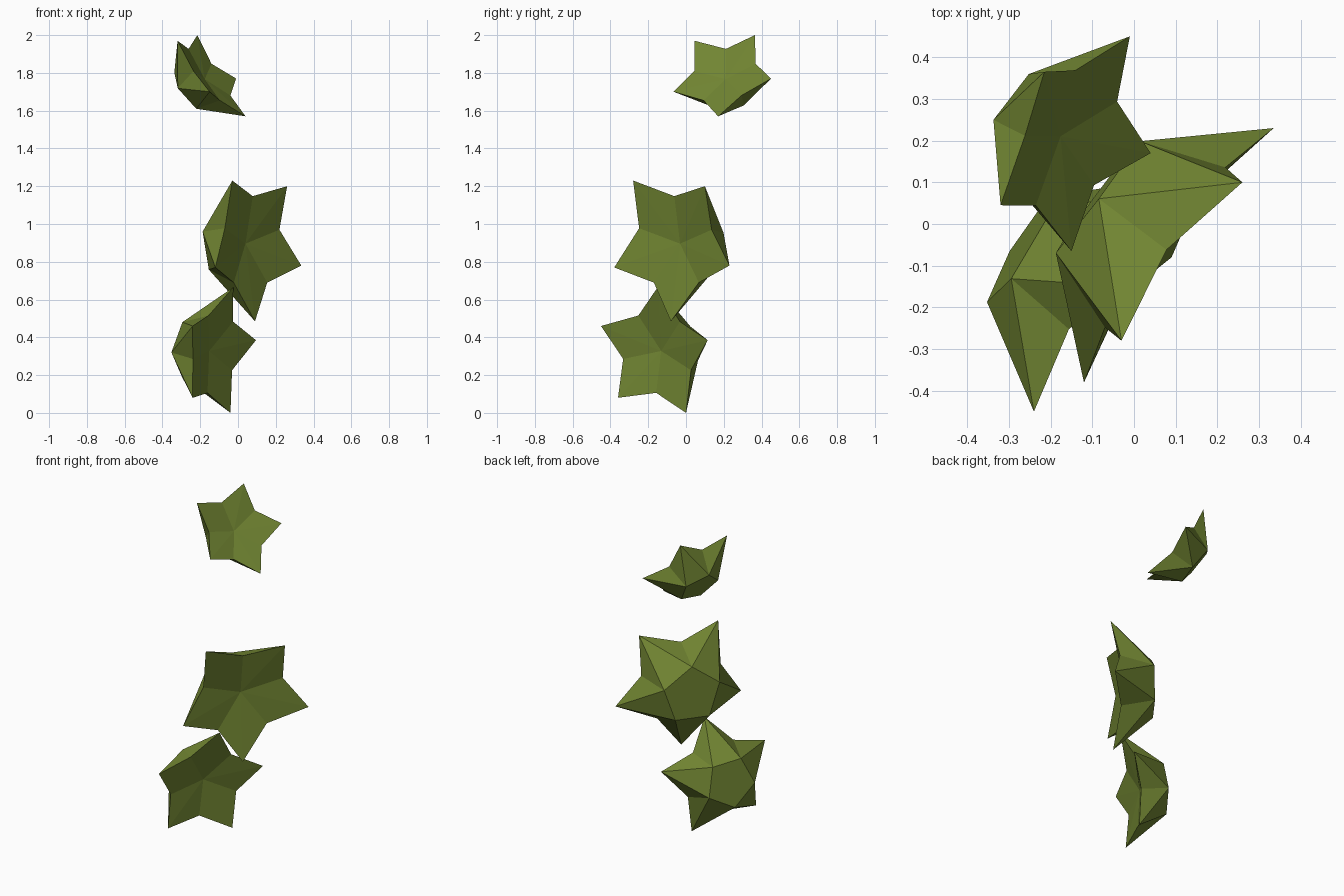
import bpy, bmesh
from mathutils import Vector

if "Cube" in bpy.data.objects:
    bpy.data.objects.remove(bpy.data.objects["Cube"])

olive = bpy.data.materials.new("olive_green")
olive.diffuse_color = (0.165, 0.235, 0.032, 1)
olive.use_nodes = True
olive.node_tree.nodes["Principled BSDF"].inputs["Base Color"].default_value = olive.diffuse_color


def star_cup(name, tips):
    """Cupped five-pointed star: sunken front, flat pentagon back."""
    tips = [Vector(t) for t in tips]
    c = sum(tips, Vector()) / 5
    arms = [t - c for t in tips]
    r = sum(a.length for a in arms) / 5
    # face normal, pointing to the open side (+x)
    n = sum((arms[i].cross(arms[(i + 1) % 5]) for i in range(5)), Vector()).normalized()
    if n.x < 0:
        n = -n
    mids = [(arms[i] + arms[(i + 1) % 5]).normalized() for i in range(5)]

    bm = bmesh.new()
    tip = [bm.verts.new(t) for t in tips]
    notch = [bm.verts.new(c + r * (0.63 * m - 0.11 * n)) for m in mids]
    back = [bm.verts.new(c + r * (0.44 * m - 0.61 * n)) for m in mids]
    hollow = bm.verts.new(c - 0.21 * r * n)
    for i in range(5):
        # front facets of each point
        bm.faces.new((hollow, notch[i - 1], tip[i]))
        bm.faces.new((hollow, tip[i], notch[i]))
        # back facets of each point
        bm.faces.new((tip[i], notch[i - 1], back[i - 1]))
        bm.faces.new((tip[i], back[i - 1], back[i]))
        bm.faces.new((tip[i], back[i], notch[i]))
    bm.faces.new(back)
    bmesh.ops.recalc_face_normals(bm, faces=bm.faces)
    me = bpy.data.meshes.new(name)
    bm.to_mesh(me)
    bm.free()
    me.materials.append(olive)
    bpy.context.collection.objects.link(bpy.data.objects.new(name, me))


# tips listed in order around each star
star_cup("upper_star", [(-.32, .045, 1.97), (-.215, .365, 2.0), (-.01, .45, 1.77),
                        (.04, .17, 1.57), (-.15, -.065, 1.70)])
star_cup("middle_star", [(-.03, -.28, 1.23), (.26, .10, 1.20), (.335, .23, .78),
                         (.09, -.08, .485), (-.12, -.38, .77)])
star_cup("lower_star", [(-.025, -.15, .665), (.095, .115, .385), (-.04, 0, 0),
                        (-.24, -.36, .08), (-.24, -.45, .46)])
